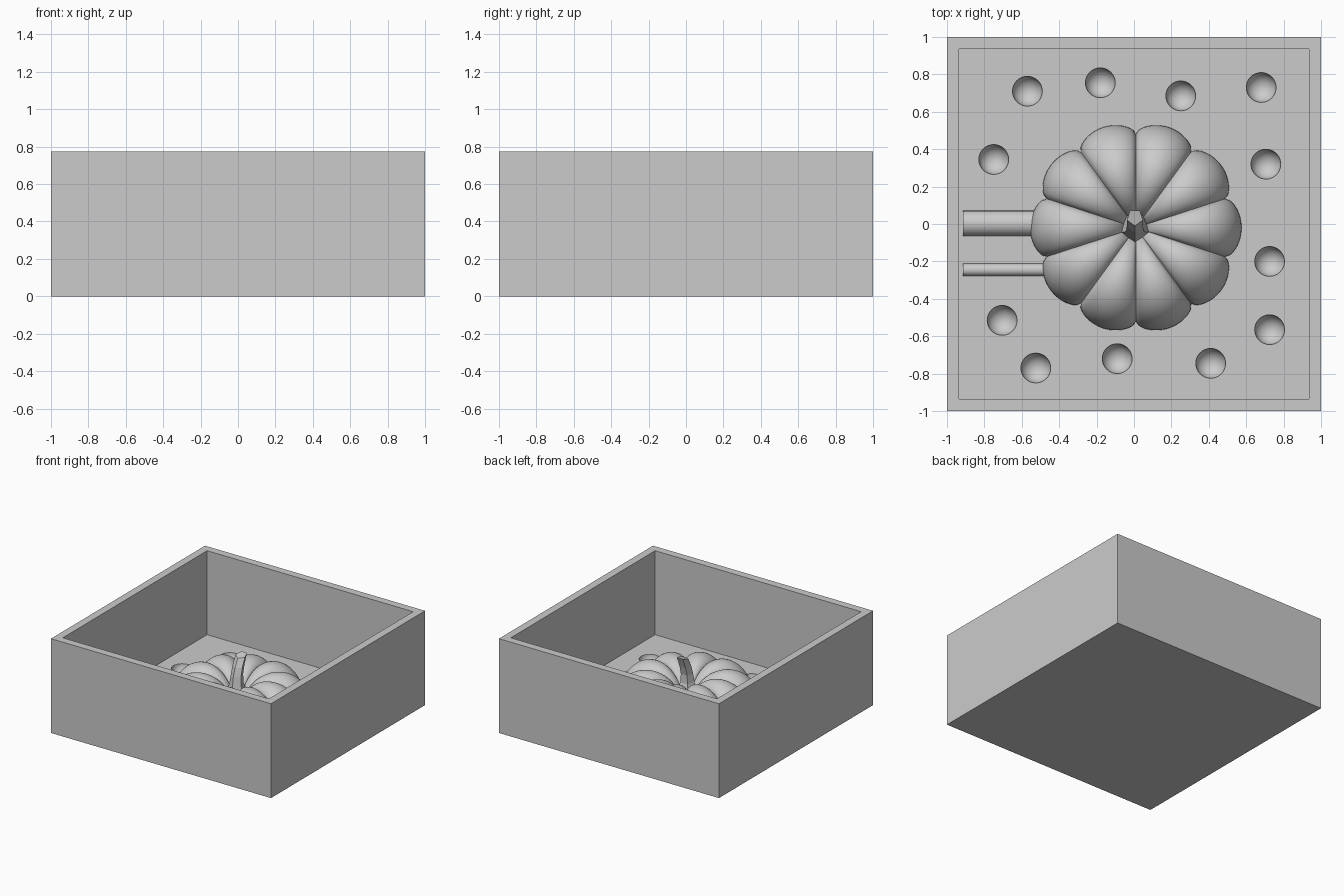
import bpy, bmesh
from math import sin, cos, pi, radians
from mathutils import Matrix, Vector

if "Cube" in bpy.data.objects:
    bpy.data.objects.remove(bpy.data.objects["Cube"])

HEIGHT, WALL, FLOOR = 0.775, 0.09, 0.085

grey = bpy.data.materials.new("plain_grey")
grey.use_nodes = True
colour = (0.6, 0.6, 0.6, 1)
grey.diffuse_color = colour
grey.node_tree.nodes["Principled BSDF"].inputs["Base Color"].default_value = colour


def finish(name, bm, smooth_angle=None):
    bmesh.ops.recalc_face_normals(bm, faces=bm.faces)
    mesh = bpy.data.meshes.new(name)
    bm.to_mesh(mesh)
    bm.free()
    mesh.materials.append(grey)
    obj = bpy.data.objects.new(name, mesh)
    bpy.context.collection.objects.link(obj)
    if smooth_angle:
        smooth(obj, smooth_angle)
    return obj


def smooth(obj, angle):
    bpy.ops.object.select_all(action="DESELECT")
    obj.select_set(True)
    bpy.context.view_layer.objects.active = obj
    bpy.ops.object.shade_smooth_by_angle(angle=radians(angle))


def loft(bm, rings):
    """Skin a list of closed rings and cap both ends."""
    loops = [[bm.verts.new(p) for p in ring] for ring in rings]
    for low, high in zip(loops, loops[1:]):
        for i in range(len(low)):
            j = (i + 1) % len(low)
            bm.faces.new((low[i], low[j], high[j], high[i]))
    bm.faces.new(loops[0])
    bm.faces.new(loops[-1])


# Open square tray
bm = bmesh.new()
bmesh.ops.create_cube(bm, size=1, matrix=Matrix.Translation((0, 0, HEIGHT / 2))
                      @ Matrix.Diagonal((2, 2, HEIGHT, 1)))
top = max(bm.faces, key=lambda f: f.calc_center_median().z)
bmesh.ops.inset_region(bm, faces=[top], thickness=WALL)
well = bmesh.ops.extrude_discrete_faces(bm, faces=[top])["faces"][0]
bmesh.ops.translate(bm, verts=well.verts, vec=(0, 0, FLOOR - HEIGHT))
tray = finish("tray", bm)

# Round alignment dents sunk into the floor
dents = [(-.57, .71), (-.18, .755), (.25, .685), (.68, .73), (.705, .32), (.725, -.2),
         (.725, -.565), (.41, -.745), (-.09, -.72), (-.525, -.77), (-.705, -.515), (-.75, .345)]
bm = bmesh.new()
for x, y in dents:
    bmesh.ops.create_uvsphere(bm, u_segments=32, v_segments=18, radius=0.08,
                              matrix=Matrix.Translation((x, y, FLOOR + 0.002)))
cutter = finish("dent_cutter", bm)
cutter.hide_render = True
cut = tray.modifiers.new("dents", "BOOLEAN")
cut.operation, cut.solver, cut.object = "DIFFERENCE", "EXACT", cutter
bpy.context.view_layer.objects.active = tray
bpy.ops.object.modifier_apply(modifier=cut.name)
bpy.data.objects.remove(cutter)
smooth(tray, 30)

# Upper half of a ribbed pumpkin: a dimpled dome with ten lobes
LOBES, STEPS, RINGS = 10, 240, 28
centre = Vector((0.01, -0.02, 0))
rings = [[]]
for k in range(RINGS + 1):
    t = pi * 0.86 * k / RINGS
    ring = []
    for i in range(STEPS):
        a = 2 * pi * i / STEPS
        lobe = abs(cos(a * LOBES / 2)) ** 0.55
        spread = 0.3 + 0.265 * cos(t)
        radius = spread * (0.885 + 0.115 * lobe)
        z = FLOOR + 0.3 * sin(t) * (0.8 + 0.2 * lobe)
        ring.append(centre + Vector((radius * cos(a), radius * sin(a), z)))
    rings.append(ring)
rings[0] = [p - Vector((0, 0, 0.02)) for p in rings[1]]
bm = bmesh.new()
loft(bm, rings)
finish("pumpkin_half", bm, 50)

# Five-sided stem that flares at the base and leans back
bm = bmesh.new()
sections = [(-0.02, 0.18, 0.085), (-0.02, 0.24, 0.075), (-0.025, 0.3, 0.056),
            (-0.02, 0.37, 0.048), (0.0, 0.44, 0.046), (0.035, 0.515, 0.045)]
loft(bm, [[(0.005 + r * cos(a), y + r * sin(a), z + 0.25 * r * sin(a) * (z > 0.5))
           for a in (2 * pi * i / 5 - pi / 2 for i in range(5))]
          for y, z, r in sections])
finish("stem", bm)

# Half-round pouring channel and air vent, from the wall to the pumpkin
for name, y, radius in (("pouring_channel", 0.003, 0.068), ("air_vent", -0.245, 0.033)):
    bm = bmesh.new()
    arc = [pi * i / 24 for i in range(25)]
    loft(bm, [[(x, y + radius * cos(a), FLOOR + radius * sin(a)) for a in arc]
              for x in (WALL - 1.005, -0.4)])
    finish(name, bm, 40)
